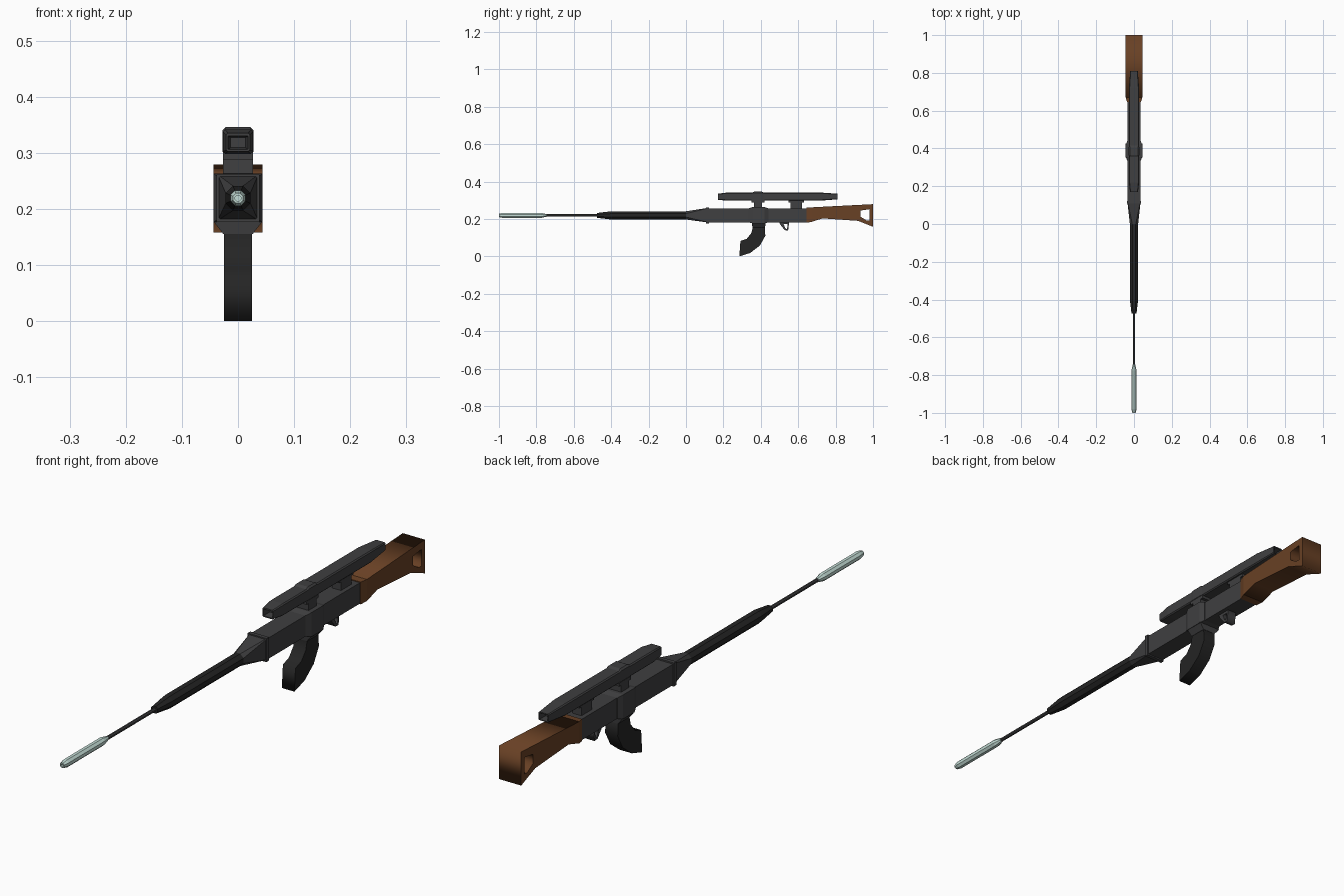
import bpy, bmesh, math

if "Cube" in bpy.data.objects:
    bpy.data.objects.remove(bpy.data.objects["Cube"])

def material(name, rgb):
    m = bpy.data.materials.new(name)
    m.diffuse_color = (*rgb, 1)
    m.use_nodes = True
    m.node_tree.nodes["Principled BSDF"].inputs["Base Color"].default_value = m.diffuse_color
    return m

METAL = material("dark_metal", (0.05, 0.05, 0.052))
BLACK = material("black_metal", (0.018, 0.018, 0.018))
WOOD = material("wood", (0.14, 0.052, 0.018))
PALE = material("pale_steel", (0.55, 0.72, 0.67))

def finish(bm, name, mat):
    bmesh.ops.remove_doubles(bm, verts=bm.verts, dist=1e-5)
    bmesh.ops.recalc_face_normals(bm, faces=bm.faces)
    me = bpy.data.meshes.new(name)
    bm.to_mesh(me)
    bm.free()
    me.materials.append(mat)
    ob = bpy.data.objects.new(name, me)
    bpy.context.collection.objects.link(ob)
    return ob

def loft(name, mat, sections):
    """Skin chamfered rectangles along y: (y, z_low, z_high, half_width, chamfer)."""
    bm = bmesh.new()
    rings = []
    for y, lo, hi, w, c in sections:
        pts = [(w, lo + c), (w, hi - c), (w - c, hi), (c - w, hi),
               (-w, hi - c), (-w, lo + c), (c - w, lo), (w - c, lo)]
        rings.append([bm.verts.new((x, y, z)) for x, z in pts])
    for a, b in zip(rings, rings[1:]):
        for i in range(8):
            j = (i + 1) % 8
            bm.faces.new((a[i], a[j], b[j], b[i]))
    bm.faces.new(rings[0])
    bm.faces.new(rings[-1])
    return finish(bm, name, mat)

def side_plate(name, mat, half_width, *outlines):
    """Extrude (y, z) outlines across x; a second outline cuts a hole."""
    cu = bpy.data.curves.new(name, 'CURVE')
    cu.dimensions = '2D'
    cu.fill_mode = 'BOTH'
    cu.extrude = half_width
    for pts in outlines:
        s = cu.splines.new('POLY')
        s.points.add(len(pts) - 1)
        for p, (y, z) in zip(s.points, pts):
            p.co = (y, z, 0, 1)
        s.use_cyclic_u = True
    cu.materials.append(mat)
    ob = bpy.data.objects.new(name, cu)
    ob.rotation_euler = (math.pi / 2, 0, math.pi / 2)
    bpy.context.collection.objects.link(ob)
    return ob

def round_section(y, r):
    """Regular octagon section on the bore line."""
    return (y, 0.219 - r, 0.219 + r, r, r * 0.586)

# Barrel line
loft("muzzle_sleeve", PALE, [round_section(-0.97, 0.005), round_section(-1.0, 0.005),
     round_section(-1.0, 0.009), round_section(-0.98, 0.0135),
     round_section(-0.775, 0.0135), round_section(-0.745, 0.007)])
loft("barrel", METAL, [round_section(-0.76, 0.0065), round_section(-0.45, 0.0065)])
loft("handguard", BLACK, [round_section(-0.475, 0.013), round_section(-0.40, 0.022),
     round_section(0.005, 0.022)])

# Receiver with flared front, collar and magazine housing
loft("receiver_flare", METAL, [round_section(0.0, 0.022), (0.11, 0.182, 0.258, 0.034, 0.002)])
loft("receiver_collar", METAL, [(0.108, 0.177, 0.262, 0.038, 0.001),
                                (0.122, 0.177, 0.262, 0.038, 0.001)])
loft("receiver", METAL, [(0.115, 0.182, 0.257, 0.034, 0), (0.65, 0.182, 0.257, 0.034, 0)])
loft("magazine_housing", METAL, [(0.335, 0.182, 0.257, 0.035, 0), (0.355, 0.176, 0.263, 0.044, 0),
     (0.42, 0.176, 0.263, 0.044, 0), (0.44, 0.182, 0.257, 0.035, 0)])

# Funnel under the housing
bm = bmesh.new()
top, low = [[bm.verts.new((sx * w, y, z)) for sx, y in ((-1, y0), (1, y0), (1, y1), (-1, y1))]
            for w, y0, y1, z in ((0.044, 0.352, 0.425, 0.178), (0.026, 0.355, 0.423, 0.155))]
for i in range(4):
    j = (i + 1) % 4
    bm.faces.new((top[i], top[j], low[j], low[i]))
bm.faces.new(top)
bm.faces.new(low)
finish(bm, "magazine_funnel", METAL)

# Curved magazine
side_plate("magazine", BLACK, 0.025,
           [(0.357, 0.178), (0.421, 0.178), (0.424, 0.11), (0.395, 0.058), (0.343, 0.018),
            (0.285, 0.0), (0.291, 0.082), (0.325, 0.094), (0.35, 0.125), (0.357, 0.155)])

# Trigger guard
side_plate("trigger_guard", METAL, 0.018,
           [(0.50, 0.185), (0.552, 0.185), (0.546, 0.138), (0.528, 0.14), (0.502, 0.172)],
           [(0.522, 0.172), (0.544, 0.172), (0.54, 0.147), (0.532, 0.148)])

# Stock with an open window
loft("stock_neck", WOOD, [(0.645, 0.18, 0.26, 0.037, 0), (0.67, 0.184, 0.262, 0.044, 0)])
side_plate("stock", WOOD, 0.044,
           [(0.67, 0.184), (0.73, 0.203), (0.92, 0.19), (1.0, 0.158), (1.0, 0.279), (0.67, 0.262)],
           [(0.933, 0.212), (0.965, 0.192), (0.98, 0.192), (0.98, 0.252), (0.933, 0.245)])

# Scope with recessed ends
loft("scope", METAL, [
    (0.20, 0.309, 0.327, 0.013, 0), (0.17, 0.306, 0.33, 0.018, 0.001),
    (0.17, 0.302, 0.335, 0.021, 0.003), (0.22, 0.298, 0.341, 0.027, 0.004),
    (0.72, 0.298, 0.341, 0.027, 0.004), (0.81, 0.305, 0.335, 0.020, 0.003),
    (0.81, 0.308, 0.331, 0.016, 0.001), (0.78, 0.310, 0.328, 0.013, 0)])
loft("scope_ring", METAL, [(0.355, 0.297, 0.341, 0.027, 0.004), (0.365, 0.296, 0.346, 0.028, 0.006),
                           (0.405, 0.296, 0.346, 0.028, 0.006), (0.415, 0.297, 0.341, 0.027, 0.004)])

# Scope mounts
for label, y0, y1, w in (("front", 0.363, 0.407, 0.027), ("rear", 0.56, 0.62, 0.018)):
    loft(label + "_scope_mount", METAL, [(y0, 0.25, 0.30, w, 0), (y1, 0.25, 0.30, w, 0)])
    loft(label + "_mount_rail", METAL, [(y0 - 0.012, 0.288, 0.30, w, 0),
                                        (y1 + 0.012, 0.288, 0.30, w, 0)])
